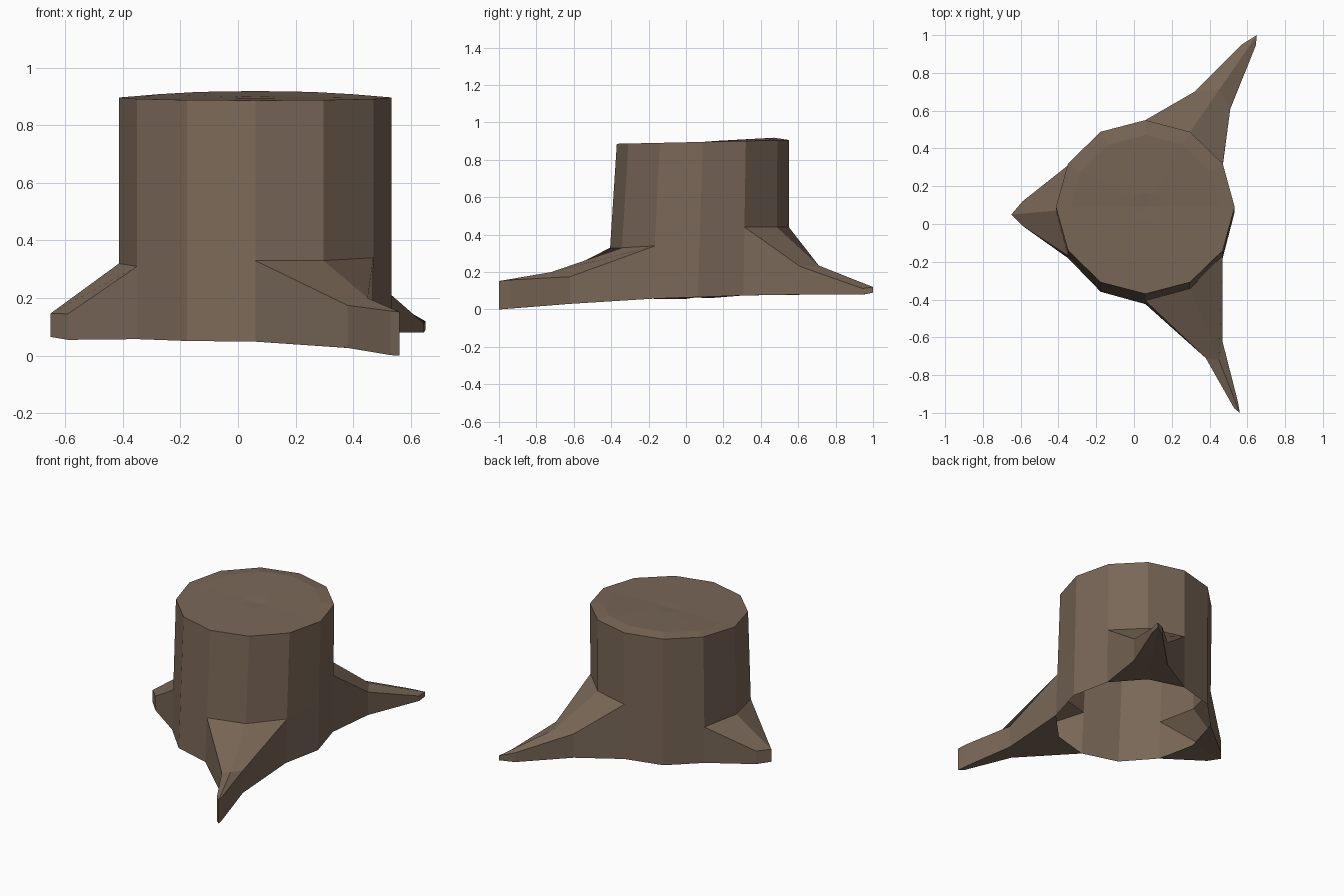
import bpy, bmesh, math

if "Cube" in bpy.data.objects:
    bpy.data.objects.remove(bpy.data.objects["Cube"])

bark = bpy.data.materials.new("bark brown")
bark.diffuse_color = (0.19, 0.135, 0.095, 1)
bark.use_nodes = True
bark.node_tree.nodes["Principled BSDF"].inputs["Base Color"].default_value = bark.diffuse_color

bm = bmesh.new()
N = 12


def skin(a, b, closed=True):
    """Bridge two vertex loops with quads."""
    n = len(a)
    for i in range(n if closed else n - 1):
        j = (i + 1) % n
        bm.faces.new((a[i], a[j], b[j], b[i]))


# Trunk rings: 12 sides, leaning slightly back, bottom left open
def ring_point(k, cy, ry, scale=1.0):
    a = math.tau * k / N
    return 0.06 + 0.473 * scale * math.cos(a), cy + ry * scale * math.sin(a)


bottom, middle, top = [], [], []
root_height = [0.38, 0.44, 0.44, 0.44, 0.38, 0.31, 0.32, 0.31, 0.32, 0.33, 0.33, 0.34]
for k in range(N):
    xb, yb = ring_point(k, 0.063, 0.487)
    xt, yt = ring_point(k, 0.09, 0.46)
    zb, zt = 0.064 + 0.036 * yb, 0.894 + 0.022 * yt
    bottom.append(bm.verts.new((xb, yb, zb)))
    t = (root_height[k] - zb) / (zt - zb)
    middle.append(bm.verts.new((xb + (xt - xb) * t, yb + (yt - yb) * t, root_height[k])))
    top.append(bm.verts.new((xt, yt, zt)))
skin(middle, top)

# Lower wall, left out where a root leaves the trunk
root_sides = {1, 2, 5, 6, 9, 10}
for k in range(N):
    if k not in root_sides:
        j = (k + 1) % N
        bm.faces.new((bottom[k], bottom[j], middle[j], middle[k]))

# Cut top: gently raised inner ring with a shallow centre
previous = top
for scale, lift in ((0.83, 0.014), (0.17, 0.004)):
    ring = []
    for k in range(N):
        x, y = ring_point(k, 0.09, 0.46, scale)
        z = 0.894 + 0.022 * y + lift * max(0, math.sin(math.tau * k / N))
        ring.append(bm.verts.new((x, y, z)))
    skin(previous, ring)
    previous = ring
centre = bm.verts.new((0.06, 0.09, 0.893))
for k in range(N):
    bm.faces.new((previous[k], previous[(k + 1) % N], centre))


# Roots: two wall panels drawn outward through sections of (x, y, top z, bottom z)
def root(first, sections):
    ks = [first, first + 1, first + 2]
    loop = [bottom[k] for k in ks] + [middle[k] for k in reversed(ks)]
    for sec in sections:
        new = [bm.verts.new((x, y, zb)) for x, y, zt, zb in sec]
        new += [bm.verts.new((x, y, zt)) for x, y, zt, zb in reversed(sec)]
        skin(loop, new)
        loop = new
    bm.faces.new((loop[0], loop[1], loop[4], loop[5]))
    bm.faces.new((loop[1], loop[2], loop[3], loop[4]))


root(9, [[(0.38, -0.71, 0.175, 0.027), (0.45, -0.72, 0.20, 0.022), (0.468, -0.62, 0.175, 0.03)],
         [(0.53, -0.975, 0.155, 0.002), (0.56, -1.0, 0.152, 0.0), (0.55, -0.94, 0.158, 0.005)]])
root(1, [[(0.51, 0.61, 0.23, 0.08), (0.45, 0.71, 0.235, 0.08), (0.32, 0.70, 0.235, 0.08)],
         [(0.645, 0.945, 0.112, 0.08), (0.65, 1.0, 0.12, 0.09), (0.57, 0.95, 0.14, 0.08)]])
root(5, [[(-0.59, 0.12, 0.145, 0.06), (-0.65, 0.05, 0.147, 0.065), (-0.59, -0.01, 0.145, 0.055)]])

bmesh.ops.recalc_face_normals(bm, faces=bm.faces[:])
mesh = bpy.data.meshes.new("tree_stump")
bm.to_mesh(mesh)
bm.free()
mesh.materials.append(bark)
stump = bpy.data.objects.new("tree_stump", mesh)
bpy.context.collection.objects.link(stump)
